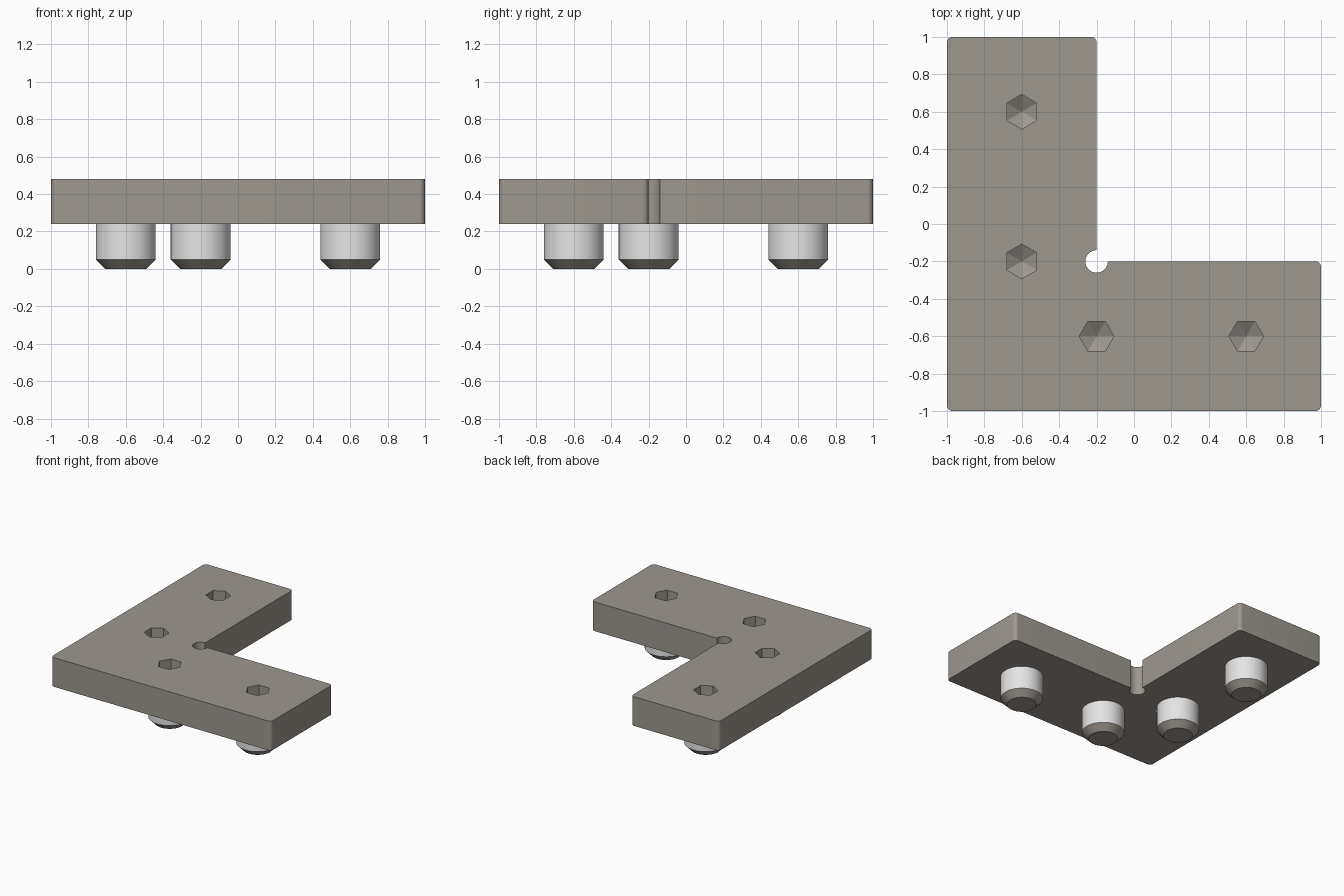
import bpy, bmesh
from math import cos, sin, pi, radians
from mathutils import Vector

cube = bpy.data.objects.get("Cube")
if cube:
    bpy.data.objects.remove(cube, do_unlink=True)

BOTTOM, TOP = 0.24, 0.48
CORNER, RELIEF = 0.03, 0.06
STUD_R, TIP_R, CHAMFER = 0.16, 0.11, 0.05
HEX_R, HEX_DEPTH, HEX_CONE = 0.0924, 0.12, 0.05


def material(name, colour):
    m = bpy.data.materials.new(name)
    m.use_nodes = True
    m.diffuse_color = colour
    m.node_tree.nodes["Principled BSDF"].inputs["Base Color"].default_value = colour
    return m


plate_grey = material("warm grey", (0.337, 0.309, 0.270, 1))
stud_grey = material("light grey", (0.78, 0.78, 0.78, 1))


def make_object(name, bm, mats):
    bmesh.ops.recalc_face_normals(bm, faces=bm.faces)
    mesh = bpy.data.meshes.new(name)
    bm.to_mesh(mesh)
    bm.free()
    obj = bpy.data.objects.new(name, mesh)
    bpy.context.collection.objects.link(obj)
    for m in mats:
        mesh.materials.append(m)
    return obj


def smooth(obj):
    bpy.ops.object.select_all(action='DESELECT')
    obj.select_set(True)
    bpy.context.view_layer.objects.active = obj
    bpy.ops.object.shade_smooth_by_angle(angle=radians(30))


def arc(x, y, r, start, end, steps):
    return [(x + r * cos(radians(start + (end - start) * i / steps)),
             y + r * sin(radians(start + (end - start) * i / steps)))
            for i in range(steps + 1)]


def ring(bm, x, y, z, r, n, turn=0):
    return [bm.verts.new((x + r * cos(turn + 2 * pi * i / n),
                          y + r * sin(turn + 2 * pi * i / n), z)) for i in range(n)]


def bridge(bm, a, b):
    n = len(a)
    return [bm.faces.new((a[i], a[(i + 1) % n], b[(i + 1) % n], b[i])) for i in range(n)]


# L-shaped plate outline: five rounded corners and a round relief in the inner corner
c = 1 - CORNER
inner = -0.2 - CORNER
outline = (arc(-c, -c, CORNER, 180, 270, 8) + arc(c, -c, CORNER, 270, 360, 8)
           + arc(c, inner, CORNER, 0, 90, 8)
           + arc(-0.2, -0.2, RELIEF, 360, 90, 36)
           + arc(inner, c, CORNER, 0, 90, 8) + arc(-c, c, CORNER, 90, 180, 8))
bm = bmesh.new()
base = bm.faces.new([bm.verts.new((x, y, BOTTOM)) for x, y in outline])
extruded = bmesh.ops.extrude_face_region(bm, geom=[base], use_keep_orig=True)
bmesh.ops.translate(bm, vec=Vector((0, 0, TOP - BOTTOM)),
                    verts=[v for v in extruded["geom"] if isinstance(v, bmesh.types.BMVert)])
plate = make_object("corner_plate", bm, [plate_grey])

# Stud sites: name, position, rotation of the hex socket
sites = [("back", -0.6, 0.6, pi / 2), ("middle_right", -0.6, -0.2, pi / 2),
         ("middle_front", -0.2, -0.6, 0), ("left", 0.6, -0.6, 0)]

# Hex sockets with pointed floors
bm = bmesh.new()
for _, x, y, turn in sites:
    upper = ring(bm, x, y, TOP + 0.1, HEX_R, 6, turn)
    lower = ring(bm, x, y, TOP - HEX_DEPTH, HEX_R, 6, turn)
    tip = bm.verts.new((x, y, TOP - HEX_DEPTH - HEX_CONE))
    bm.faces.new(upper)
    bridge(bm, upper, lower)
    for i in range(6):
        bm.faces.new((lower[i], lower[(i + 1) % 6], tip))
cutter = make_object("socket_cutter", bm, [plate_grey])
cutter.hide_render = True
cut = plate.modifiers.new("sockets", 'BOOLEAN')
cut.operation = 'DIFFERENCE'
cut.solver = 'EXACT'
cut.object = cutter
bpy.context.view_layer.objects.active = plate
bpy.ops.object.modifier_apply(modifier=cut.name)
bpy.data.objects.remove(cutter, do_unlink=True)
smooth(plate)

# Round studs: light side wall, plate-coloured chamfer and end
for name, x, y, _ in sites:
    bm = bmesh.new()
    rings = [ring(bm, x, y, z, r, 64) for z, r in
             ((BOTTOM + 0.01, STUD_R), (CHAMFER, STUD_R), (0, TIP_R))]
    bm.faces.new(rings[0])
    wall = bridge(bm, rings[0], rings[1])
    bridge(bm, rings[1], rings[2])
    bm.faces.new(rings[2])
    for f in wall:
        f.material_index = 1
    smooth(make_object(name + "_stud", bm, [plate_grey, stud_grey]))
